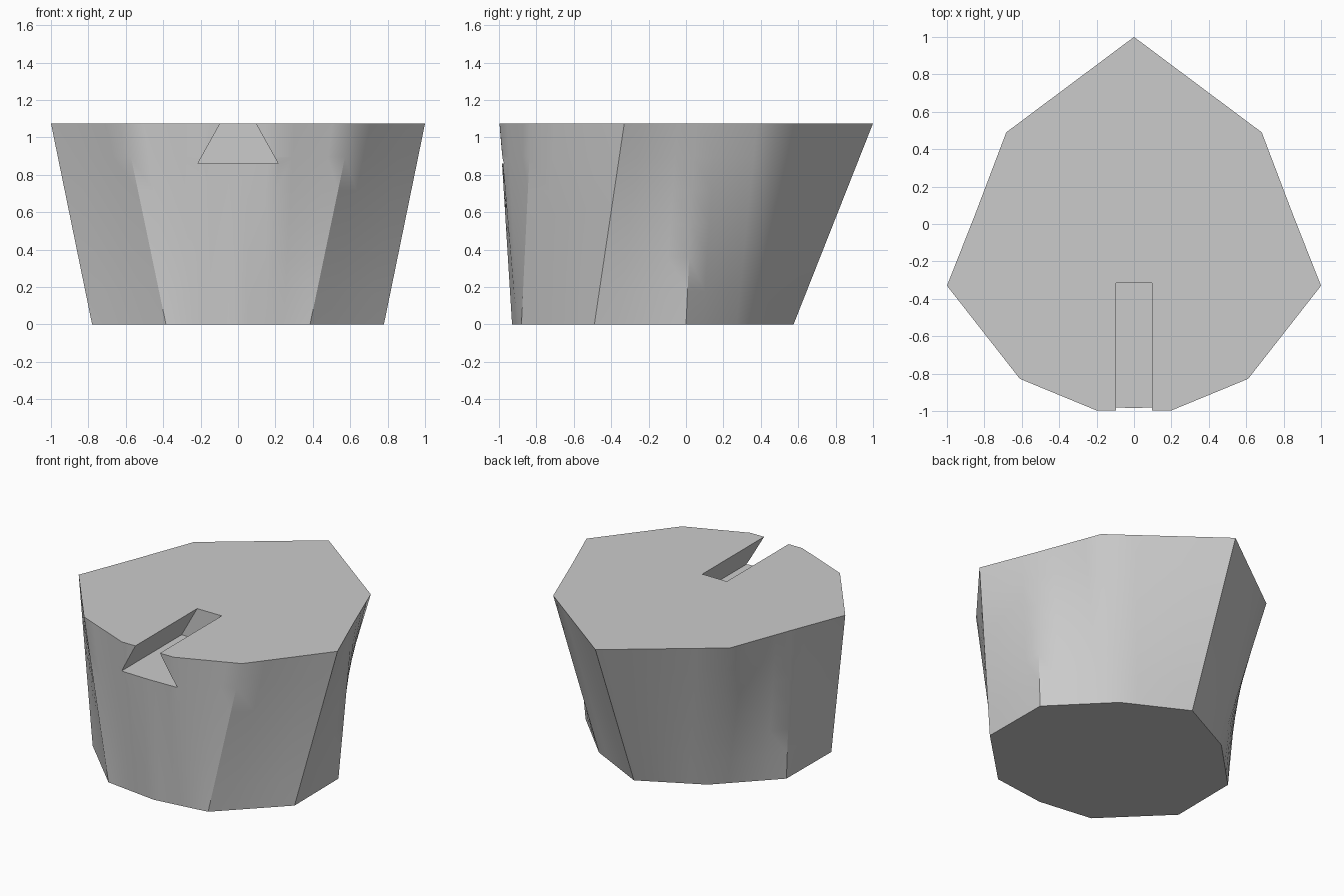
import bpy, bmesh, math
from mathutils import Vector

if "Cube" in bpy.data.objects:
    bpy.data.objects.remove(bpy.data.objects["Cube"])

H = 1.075
ROWS, COLS = 6, 4

# Half outline from back to front: (top x, y), (bottom x, y)
half = [((0, 1), (0, 0.575)), ((0.683, 0.49), (0.42, 0.36)),
        ((0.85, 0.05), (0.776, 0)), ((1, -0.33), (0.78, -0.49)),
        ((0.61, -0.828), (0.385, -0.88)), ((0.2, -0.997), (0.195, -0.905)),
        ((0, -0.997), (0, -0.93))]
mirrored = [((-t[0], t[1]), (-b[0], b[1])) for t, b in half[-2:0:-1]]
rails = [(Vector((*t, H)), Vector((*b, 0))) for t, b in half + mirrored]


def make_object(name, bm):
    bmesh.ops.recalc_face_normals(bm, faces=bm.faces)
    mesh = bpy.data.meshes.new(name)
    bm.to_mesh(mesh)
    bm.free()
    obj = bpy.data.objects.new(name, mesh)
    bpy.context.collection.objects.link(obj)
    return obj


# Body: ruled loft between the ten-sided base and the nine-sided top
columns = []
for i, (t0, b0) in enumerate(rails):
    t1, b1 = rails[(i + 1) % len(rails)]
    for k in range(COLS):
        columns.append((t0.lerp(t1, k / COLS), b0.lerp(b1, k / COLS)))
bm = bmesh.new()
rings = [[bm.verts.new(b.lerp(t, r / ROWS)) for t, b in columns]
         for r in range(ROWS + 1)]
n = len(columns)
for lo, hi in zip(rings, rings[1:]):
    for i in range(n):
        j = (i + 1) % n
        bm.faces.new((lo[i], lo[j], hi[j], hi[i]))
bm.faces.new(rings[0])
bm.faces.new(rings[-1])
body = make_object("tapered_block", bm)

# Dovetail slot cutter, extended past the top and the front
z0, w0, w1 = 0.86, 0.215, 0.095
rise = 0.1
w2 = w1 - (w0 - w1) / (H - z0) * rise
profile = [(-w0, z0), (w0, z0), (w2, H + rise), (-w2, H + rise)]
bm = bmesh.new()
front = [bm.verts.new((x, -1.2, z)) for x, z in profile]
back = [bm.verts.new((x, -0.315, z)) for x, z in profile]
bm.faces.new(front)
bm.faces.new(back)
for i in range(4):
    j = (i + 1) % 4
    bm.faces.new((front[i], front[j], back[j], back[i]))
cutter = make_object("slot_cutter", bm)
cutter.hide_render = True

# Cut the slot
mod = body.modifiers.new("dovetail_slot", 'BOOLEAN')
mod.operation = 'DIFFERENCE'
mod.solver = 'EXACT'
mod.object = cutter
bpy.context.view_layer.objects.active = body
body.select_set(True)
cutter.select_set(False)
bpy.ops.object.modifier_apply(modifier=mod.name)
bpy.data.objects.remove(cutter)

# Plain grey finish, smooth sides with sharp corners
grey = bpy.data.materials.new("plain_grey")
grey.diffuse_color = (0.6, 0.6, 0.6, 1)
grey.use_nodes = True
grey.node_tree.nodes["Principled BSDF"].inputs["Base Color"].default_value = grey.diffuse_color
body.data.materials.clear()
body.data.materials.append(grey)
bpy.ops.object.shade_smooth_by_angle(angle=math.radians(30))
